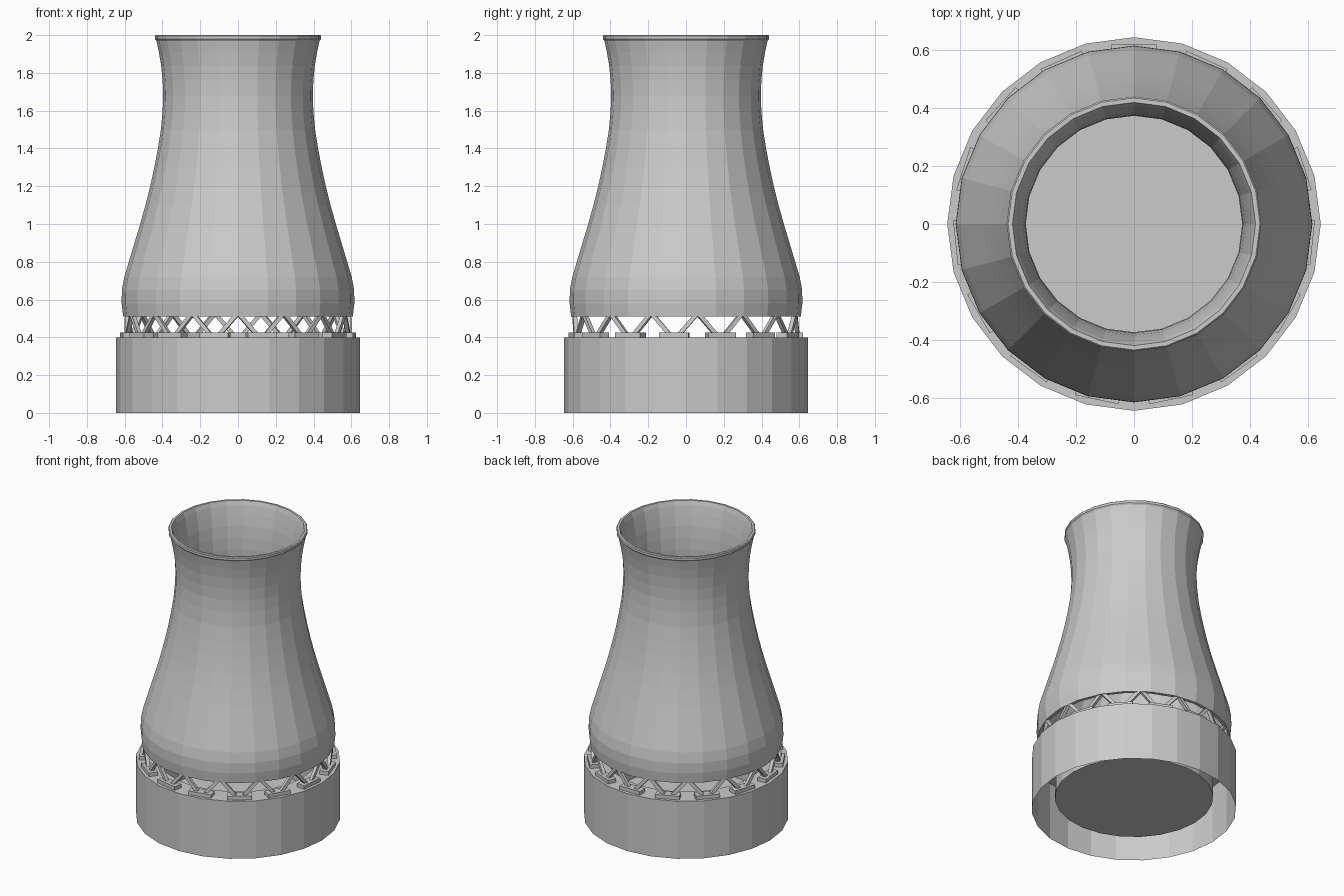
import bpy
import bmesh
from math import cos, sin, pi, radians
from mathutils import Vector, Matrix

cube = bpy.data.objects.get("Cube")
if cube:
    bpy.data.objects.remove(cube, do_unlink=True)

SIDES = 24
BAYS = 15
DECK_Z, SHELL_Z = 0.40, 0.51
RING_R = 0.59

concrete = bpy.data.materials.new("concrete_grey")
concrete.use_nodes = True
grey = (0.6, 0.6, 0.6, 1)
concrete.diffuse_color = grey
concrete.node_tree.nodes["Principled BSDF"].inputs["Base Color"].default_value = grey


def finish(name, bm):
    mesh = bpy.data.meshes.new(name)
    bm.to_mesh(mesh)
    bm.free()
    mesh.materials.append(concrete)
    obj = bpy.data.objects.new(name, mesh)
    bpy.context.collection.objects.link(obj)
    return obj


def revolve(name, profile, closed=False):
    """Turn a list of (radius, height) points around the z axis."""
    bm = bmesh.new()
    verts = [bm.verts.new((r, 0, z)) for r, z in profile]
    pairs = list(zip(verts, verts[1:]))
    if closed:
        pairs.append((verts[-1], verts[0]))
    edges = [bm.edges.new(p) for p in pairs]
    bmesh.ops.spin(bm, geom=verts + edges, cent=(0, 0, 0), axis=(0, 0, 1),
                   angle=2 * pi, steps=SIDES, use_duplicate=False)
    bmesh.ops.remove_doubles(bm, verts=bm.verts, dist=0.0005)
    bmesh.ops.recalc_face_normals(bm, faces=bm.faces)
    return finish(name, bm)


def ring_point(angle, z, shift=0.0):
    """Point on the support ring, moved sideways along the tangent."""
    return Vector((RING_R * cos(angle) - shift * sin(angle),
                   RING_R * sin(angle) + shift * cos(angle), z))


def add_box(bm, size, matrix):
    bmesh.ops.create_cube(bm, size=1, matrix=matrix @ Matrix.Diagonal((*size, 1)))


# Round base, open below, with a sunken basin
revolve("base_basin", [(0.645, 0), (0.645, DECK_Z), (0.5, DECK_Z),
                       (0.5, 0.087), (0, 0.087)])

# Hollow waisted shell: outer curve up, inner curve back down
outer = [(0.608, SHELL_Z), (0.616, 0.58), (0.615, 0.65), (0.602, 0.72),
         (0.578, 0.80), (0.548, 0.90), (0.518, 1.0), (0.490, 1.1),
         (0.465, 1.2), (0.443, 1.3), (0.424, 1.4), (0.408, 1.5),
         (0.399, 1.6), (0.396, 1.68), (0.399, 1.76), (0.407, 1.84),
         (0.419, 1.91), (0.432, 1.97), (0.44, 1.98), (0.44, 1.995), (0.435, 2.0)]
inner = [(r - 0.022, z) for r, z in reversed(outer) if z < 1.975]
revolve("tower_shell", outer + [(0.42, 2.0)] + inner, closed=True)

# Footing blocks and zigzag struts around the air gap
blocks, struts = bmesh.new(), bmesh.new()
step = 2 * pi / BAYS
for i in range(BAYS):
    a = radians(90) + i * step
    add_box(blocks, (0.06, 0.155, 0.025),
            Matrix.Translation(ring_point(a, DECK_Z + 0.0125)) @ Matrix.Rotation(a, 4, 'Z'))
    for side in (-1, 1):
        foot = ring_point(a, DECK_Z + 0.015, side * 0.025)
        head = ring_point(a + side * step / 2, SHELL_Z + 0.008, -side * 0.008)
        run = head - foot
        along = run.normalized()
        out = Vector((cos(a), sin(a), 0))
        across = along.cross(out).normalized()
        out = across.cross(along)
        frame = Matrix((out, across, along)).transposed().to_4x4()
        if frame.determinant() < 0:
            frame = frame @ Matrix.Diagonal((-1, 1, 1, 1))
        add_box(struts, (0.022, 0.022, run.length),
                Matrix.Translation((foot + head) / 2) @ frame)
finish("footing_blocks", blocks)
finish("support_struts", struts)
